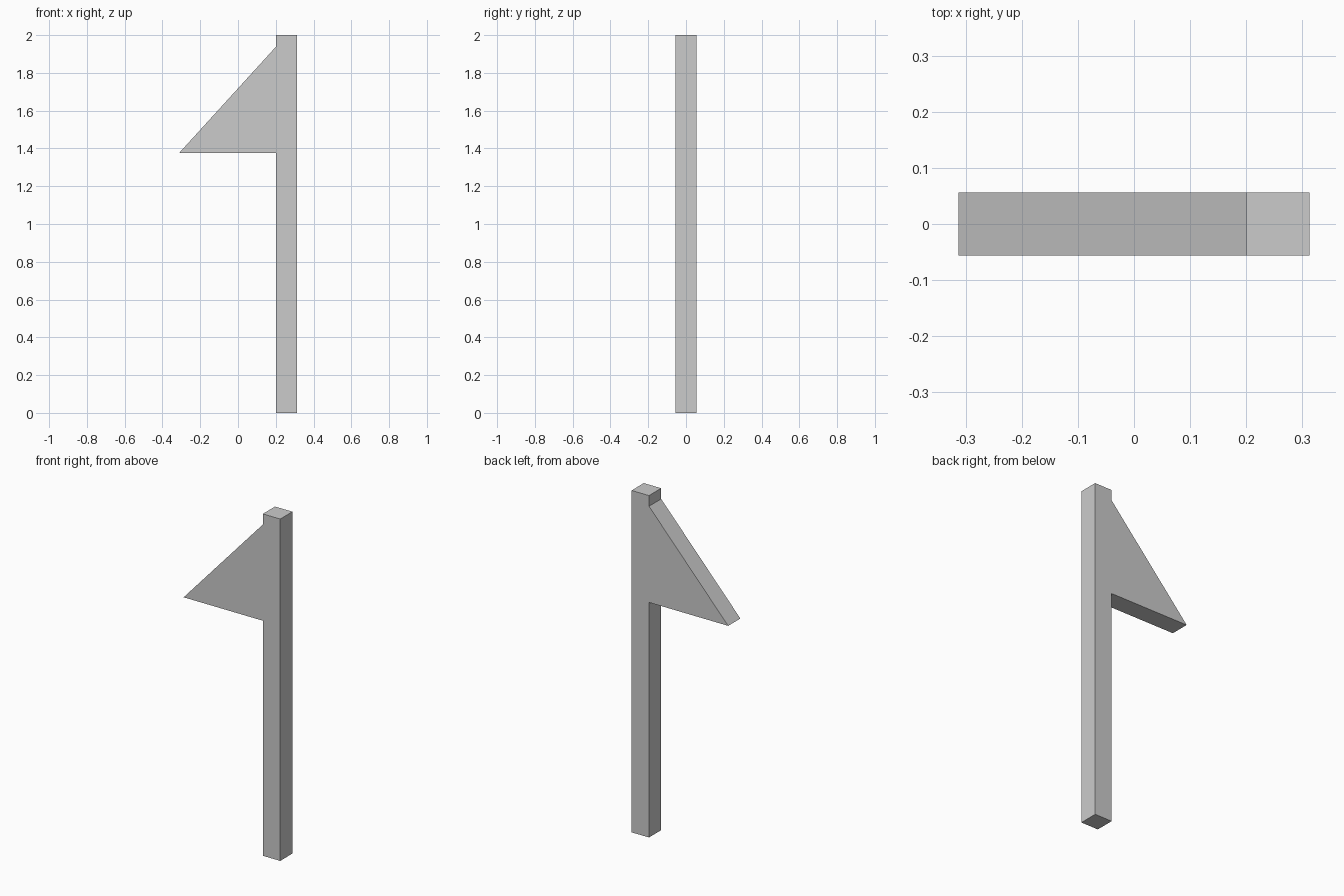
import bpy
import bmesh

if "Cube" in bpy.data.objects:
    bpy.data.objects.remove(bpy.data.objects["Cube"])

HALF_DEPTH = 0.05625


def extrude_profile(name, profile):
    """Extrude an x-z outline evenly about y = 0."""
    bm = bmesh.new()
    face = bm.faces.new([bm.verts.new((x, -HALF_DEPTH, z)) for x, z in profile])
    result = bmesh.ops.extrude_face_region(bm, geom=[face])
    verts = [g for g in result["geom"] if isinstance(g, bmesh.types.BMVert)]
    bmesh.ops.translate(bm, verts=verts, vec=(0, 2 * HALF_DEPTH, 0))
    bmesh.ops.recalc_face_normals(bm, faces=bm.faces)
    mesh = bpy.data.meshes.new(name)
    bm.to_mesh(mesh)
    bm.free()
    obj = bpy.data.objects.new(name, mesh)
    bpy.context.collection.objects.link(obj)
    return obj


# Square post with a flush triangular pennant, as one continuous solid
LEFT, POST_LEFT, RIGHT = -0.3125, 0.2, 0.3125
FLAG_BOTTOM, FLAG_TOP, TOP = 1.375, 1.9375, 2.0
extrude_profile("flag_post", [
    (POST_LEFT, 0), (RIGHT, 0), (RIGHT, TOP), (POST_LEFT, TOP),
    (POST_LEFT, FLAG_TOP), (LEFT, FLAG_BOTTOM), (POST_LEFT, FLAG_BOTTOM),
])
